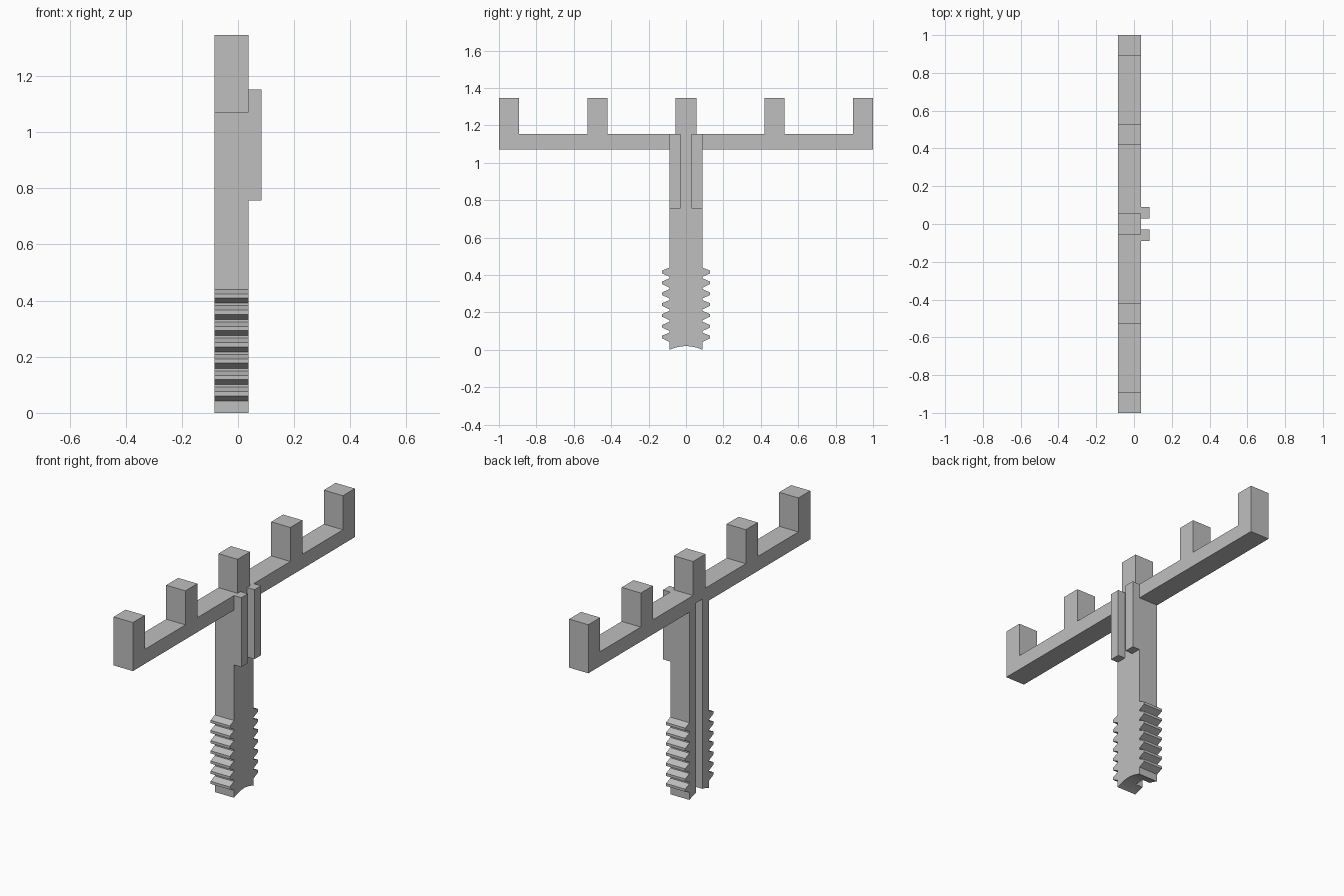
import bpy, bmesh, math

cube = bpy.data.objects.get("Cube")
if cube:
    bpy.data.objects.remove(cube, do_unlink=True)

grey = bpy.data.materials.new("plain_grey")
grey.use_nodes = True
COLOUR = (0.52, 0.52, 0.52, 1)
grey.diffuse_color = COLOUR
grey.node_tree.nodes["Principled BSDF"].inputs["Base Color"].default_value = COLOUR

BACK, FACE, RIB_FACE = -0.084, 0.037, 0.083    # layers along x
POST = 0.089                                   # half width of the post
BAR_LOW, BAR_TOP, PEG_TOP = 1.07, 1.153, 1.347


def extrude_profile(name, points, x0, x1):
    """Extrude a closed (y, z) outline from x0 to x1."""
    bm = bmesh.new()
    face = bm.faces.new([bm.verts.new((x0, y, z)) for y, z in points])
    result = bmesh.ops.extrude_face_region(bm, geom=[face])
    moved = [g for g in result["geom"] if isinstance(g, bmesh.types.BMVert)]
    bmesh.ops.translate(bm, verts=moved, vec=(x1 - x0, 0, 0))
    bmesh.ops.recalc_face_normals(bm, faces=bm.faces)
    mesh = bpy.data.meshes.new(name)
    bm.to_mesh(mesh)
    bm.free()
    mesh.materials.append(grey)
    obj = bpy.data.objects.new(name, mesh)
    bpy.context.collection.objects.link(obj)
    return obj


def block(name, x0, x1, y0, y1, z0, z1):
    return extrude_profile(name, [(y0, z0), (y1, z0), (y1, z1), (y0, z1)], x0, x1)


# Half outline: arched foot, toothed post, crossbar with upright pegs
half = []
for i in range(1, 9):
    t = i / 8
    half.append((POST * t, 0.02 * (1 - t * t)))
for k in range(7):
    z = 0.043 + 0.058 * k
    half += [(POST, z), (0.127, z + 0.018), (0.127, z + 0.033), (POST, z + 0.049)]
half += [(POST, BAR_LOW), (1, BAR_LOW), (1, PEG_TOP), (0.893, PEG_TOP), (0.893, BAR_TOP)]
for outer, inner in ((0.527, 0.419),):
    half += [(outer, BAR_TOP), (outer, PEG_TOP), (inner, PEG_TOP), (inner, BAR_TOP)]
half += [(0.056, BAR_TOP), (0.056, PEG_TOP)]
outline = [(0, 0.02)] + half + [(-y, z) for y, z in reversed(half)]
body = extrude_profile("toothed_post_and_crossbar", outline, BACK, FACE)

# Long groove in the back of the post
cutter = block("groove_cutter", BACK - 0.1, BACK + 0.047, -0.03, 0.03, -0.1, 1.1)
cutter.hide_render = True
cut = body.modifiers.new("groove", 'BOOLEAN')
cut.operation = 'DIFFERENCE'
cut.solver = 'EXACT'
cut.object = cutter
bpy.context.view_layer.objects.active = body
bpy.ops.object.modifier_apply(modifier=cut.name)
bpy.data.objects.remove(cutter, do_unlink=True)

# Pair of guide ribs on the face of the post
for side, label in ((1, "back"), (-1, "front")):
    y0, y1 = sorted((side * 0.03, side * POST))
    block(label + "_guide_rib", FACE, RIB_FACE, y0, y1, 0.757, BAR_TOP)
